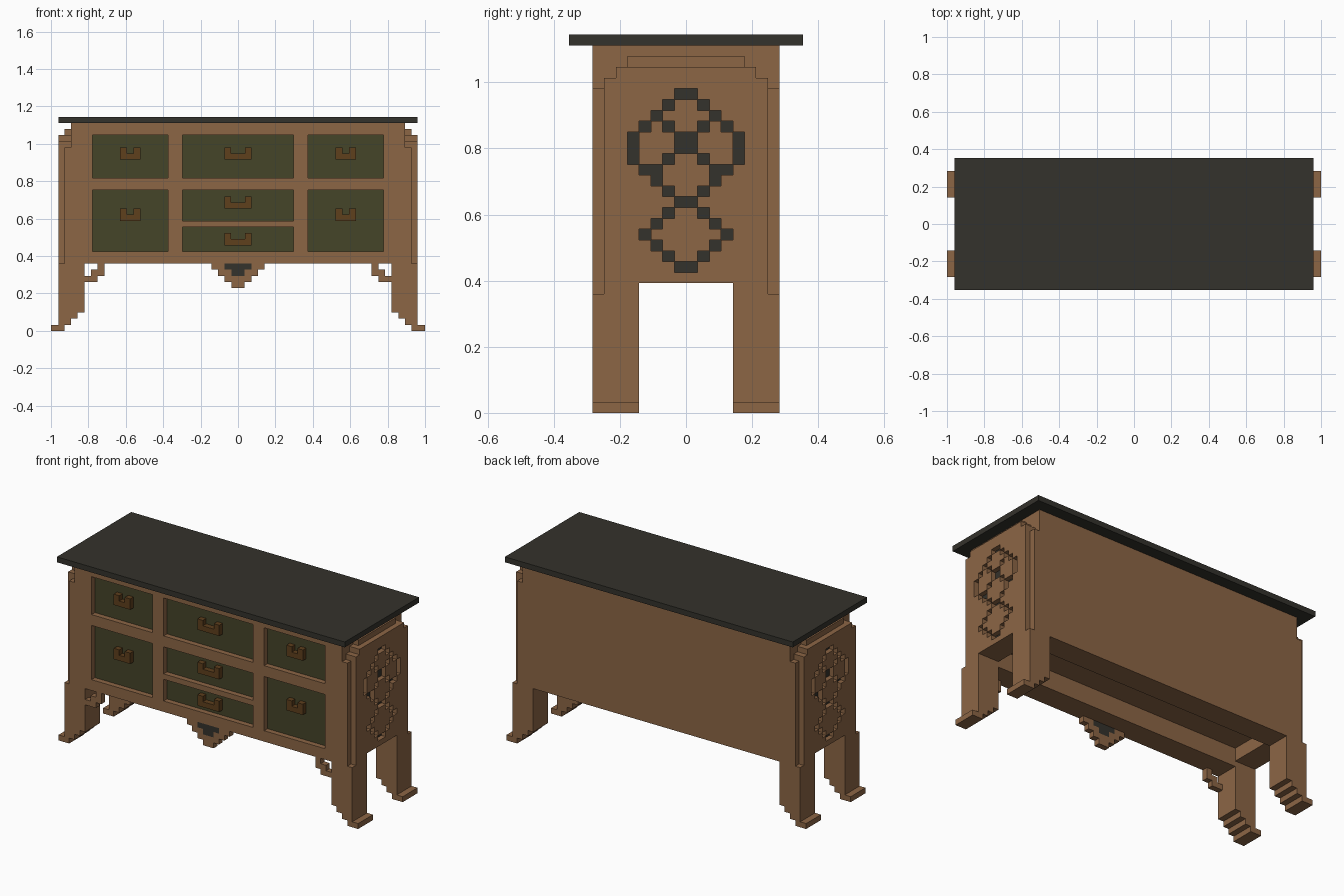
import bpy, bmesh
from mathutils import Vector

if "Cube" in bpy.data.objects:
    bpy.data.objects.remove(bpy.data.objects["Cube"])

# Block sizes of the stepped style along x, y and z
U, W, V = 1 / 28, 0.0354, 0.0327


def material(name, rgb):
    m = bpy.data.materials.new(name)
    m.diffuse_color = (*rgb, 1)
    m.use_nodes = True
    m.node_tree.nodes["Principled BSDF"].inputs["Base Color"].default_value = m.diffuse_color
    return m


WOOD = material("brown wood", (0.262, 0.132, 0.060))
DARK = material("charcoal", (0.034, 0.032, 0.025))
OLIVE = material("olive drawer", (0.060, 0.058, 0.022))
METAL = material("handle brown", (0.112, 0.050, 0.012))


def extrude(name, axis, us, vs, filled, lo, hi, mat):
    """Closed stepped plate: grid cells where filled(u, v), from lo to hi along axis."""
    us, vs = sorted(us), sorted(vs)
    lo, hi = sorted((lo, hi))
    bm = bmesh.new()

    def point(u, v, d):
        return Vector([(d, u, v), (u, d, v), (u, v, d)][axis])

    def quad(corners, normal):
        f = bm.faces.new([bm.verts.new(point(*c)) for c in corners])
        f.normal_update()
        if f.normal.dot(point(*normal)) < 0:
            f.normal_flip()

    def solid(i, j):
        return (0 <= i < len(us) - 1 and 0 <= j < len(vs) - 1 and
                filled((us[i] + us[i + 1]) / 2, (vs[j] + vs[j + 1]) / 2))

    for i in range(len(us) - 1):
        for j in range(len(vs) - 1):
            if not solid(i, j):
                continue
            a, b, c, d = us[i], us[i + 1], vs[j], vs[j + 1]
            for h, n in ((lo, -1), (hi, 1)):
                quad([(a, c, h), (b, c, h), (b, d, h), (a, d, h)], (0, 0, n))
            for e, n in ((a, -1), (b, 1)):
                if not solid(i + n, j):
                    quad([(e, c, lo), (e, d, lo), (e, d, hi), (e, c, hi)], (n, 0, 0))
            for e, n in ((c, -1), (d, 1)):
                if not solid(i, j + n):
                    quad([(a, e, lo), (b, e, lo), (b, e, hi), (a, e, hi)], (0, n, 0))
    bmesh.ops.remove_doubles(bm, verts=bm.verts, dist=1e-5)
    me = bpy.data.meshes.new(name)
    bm.to_mesh(me)
    bm.free()
    me.materials.append(mat)
    ob = bpy.data.objects.new(name, me)
    bpy.context.collection.objects.link(ob)
    return ob


def box(name, x, y, z, mat):
    return extrude(name, 1, x, z, lambda u, v: True, y[0], y[1], mat)


def steps(size, a, b):
    return [size * k for k in range(a, b + 1)]


FRONT, INNER = -8 * W, -7 * W

# Table top
box("table_top", (-.9605, .9605), (-10 * W, 10 * W), (34 * V, 35 * V), DARK)

# Carcass with a shallow channel underneath, as wide as the gap between the legs
extrude("cabinet_body", 0, (INNER, -4 * W, 4 * W, 8 * W), (11 * V, 14.4 * V, 34 * V),
        lambda y, z: z > 14.4 * V or abs(y) > 4 * W, -23 * U, 23 * U, WOOD)

# Drawers: (x centre, half width, bottom, top, handle bottom), heights in blocks
DRAWERS = [(0, .298, 25, 32, 28), (0, .298, 18, 23, 20), (0, .298, 13, 17, 14)]
for s in (-1, 1):
    DRAWERS += [(s * .576, .203, 25, 32, 28), (s * .576, .203, 13, 23, 18)]


def apron(x, z):
    k = int(11 - z / V)                       # row below the body edge
    return z < 11 * V and abs(x) < (4 - k) * U


def accent(x, z):
    return (9 * V < z < 11 * V) and abs(x) < (2 if z > 10 * V else 1) * U


def bracket(x, z):
    lo, hi = {10: (20, 21), 9: (20, 22), 8: (21, 23)}.get(int(z / V), (0, 0))
    return lo * U < abs(x) < hi * U


def front(x, z):
    if z < 11 * V:
        return (apron(x, z) and not accent(x, z)) or bracket(x, z)
    return not any(abs(x - c) < w and b * V < z < t * V for c, w, b, t, h in DRAWERS)


# Front frame with drawer openings, apron and brackets
xs = {-25 * U, 25 * U} | {s * k * U for s in (-1, 1) for k in (0, 1, 2, 3, 4, 20, 21, 22, 23)}
xs |= {c + s * w for c, w, *_ in DRAWERS for s in (-1, 1)}
zs = steps(V, 7, 11) + [V * k for k in (13, 17, 18, 23, 25, 32, 34)]
extrude("front_frame", 1, xs, zs, front, FRONT, INNER, WOOD)
# Dark inlay through the full thickness of the apron
extrude("apron_accent", 1, steps(U, -2, 2), steps(V, 9, 11), accent, FRONT, INNER, DARK)

# Drawer fronts and U-shaped handles
for c, w, b, t, h in DRAWERS:
    box("drawer_front", (c - w, c + w), (INNER - .003, INNER), (b * V, t * V), OLIVE)
    g = .0365 if c == 0 else .0185
    e = .073 if c == 0 else .055
    extrude("drawer_handle", 1, (c - e, c - g, c + g, c + e), (h * V, (h + 1) * V, (h + 2) * V),
            lambda x, z: z < (h + 1) * V or abs(x - c) > g, FRONT, INNER, METAL)

# Side ornament: filled columns (mirrored) for each row from the top
EMBLEM = [(0,), (1,), (2,), (1, 3), (0, 4), (0, 4), (1, 4), (2, 3), (2,), (1,),
          (0,), (1,), (2,), (3,), (2,), (1,), (0,)]


def emblem(y, z):
    r = int(30 - z / V)
    return z < 30 * V and r < len(EMBLEM) and int(abs(y) / W) in EMBLEM[r]


def above_arch(y, z):
    return z > 12 * V or abs(y) > 4 * W


def side_middle(y, z):
    top = 30 + min(3, 7 - int(abs(y) / W))
    return above_arch(y, z) and z < top * V


def side_outer(y, z):
    k = int(abs(y) / W)
    top = 32 if k < 6 else 31
    return above_arch(y, z) and k < 7 and z < top * V and not emblem(y, z)


def leg(x, z):
    x = abs(x)
    if z < V:
        return x > 26 * U
    return x < 27 * U and x > (25 if z < 2 * V else 24 if z < 3 * V else 23) * U


ys, heights = steps(W, -8, 8), steps(V, 11, 34)
for s, side in ((-1, "left"), (1, "right")):
    # End panel in three stepped layers with a sunken ornament
    extrude(side + "_end_block", 0, (INNER, -4 * W, 4 * W, 8 * W), (11 * V, 12 * V, 34 * V),
            above_arch, s * 23 * U, s * 25 * U, WOOD)
    extrude(side + "_end_panel", 0, ys, heights, side_middle, s * 25 * U, s * 26 * U, WOOD)
    extrude(side + "_end_facing", 0, ys, heights, side_outer, s * 26 * U, s * .9605, WOOD)
    extrude(side + "_ornament", 0, ys, heights, emblem, s * 26 * U, s * (26 * U + .003), DARK)
    # Stepped legs with out-turned feet
    leg_xs = [s * k * U for k in (23, 24, 25, 26)] + [s * .9605, s]
    for t, end in ((-1, "front"), (1, "back")):
        extrude(end + "_" + side + "_leg", 1, leg_xs,
                (0, V, 2 * V, 3 * V, 11 * V), leg, t * 4 * W, t * 8 * W, WOOD)
